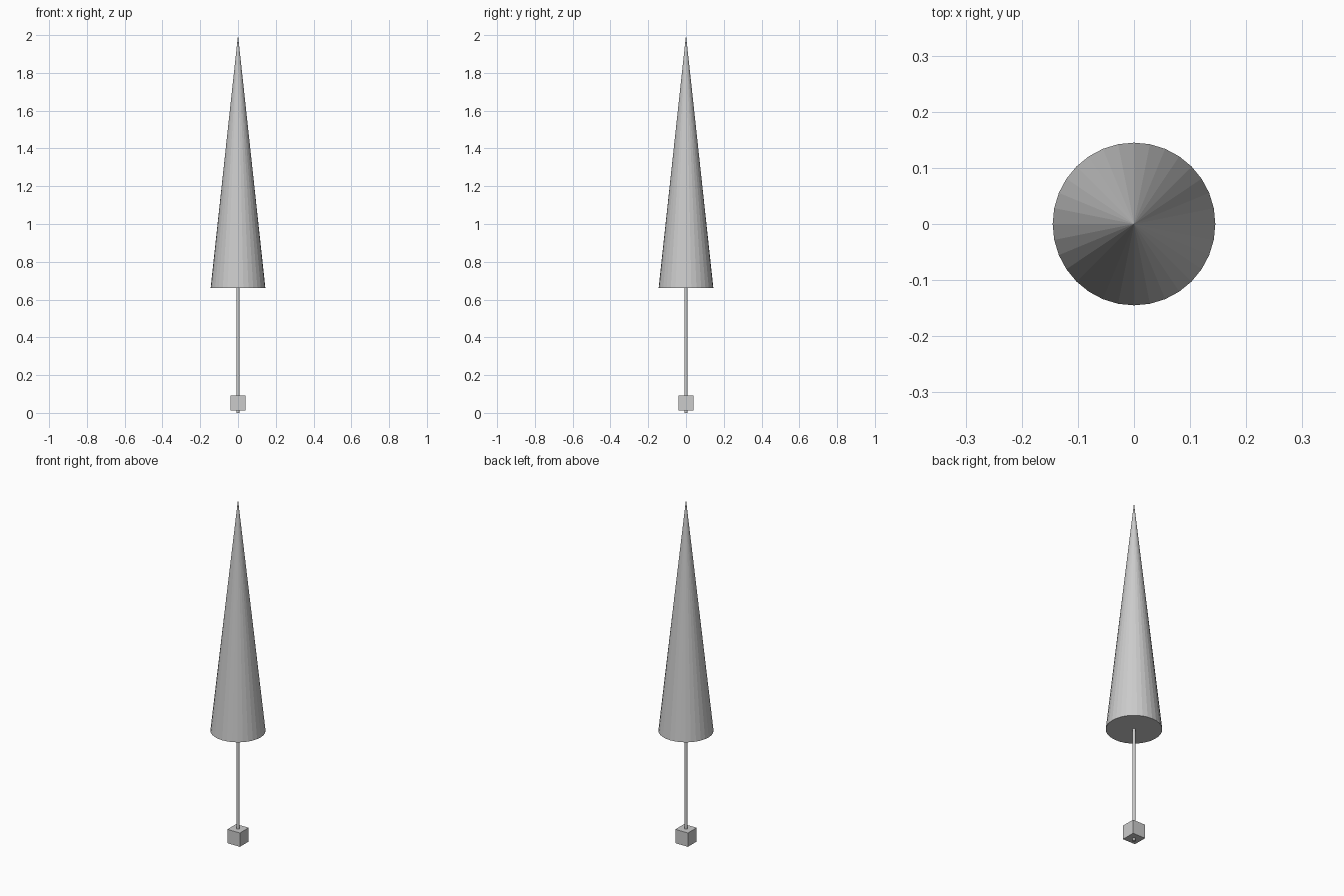
import bpy

if "Cube" in bpy.data.objects:
    bpy.data.objects.remove(bpy.data.objects["Cube"])

SIDES = 32


def name_part(name):
    bpy.context.object.name = name
    return bpy.context.object


# Closed, tall pointed canopy
base, tip = 0.66, 2.0
bpy.ops.mesh.primitive_cone_add(vertices=SIDES, radius1=0.145, radius2=0,
                                depth=tip - base, location=(0, 0, (base + tip) / 2))
name_part("canopy")

# Thin pole, reaching just into the canopy base and poking out below the handle
pole_top = 0.67
bpy.ops.mesh.primitive_cylinder_add(vertices=SIDES, radius=0.008, depth=pole_top,
                                    location=(0, 0, pole_top / 2))
name_part("pole")

# Cube handle near the bottom of the pole
bpy.ops.mesh.primitive_cube_add(size=0.08, location=(0, 0, 0.053))
name_part("handle")
